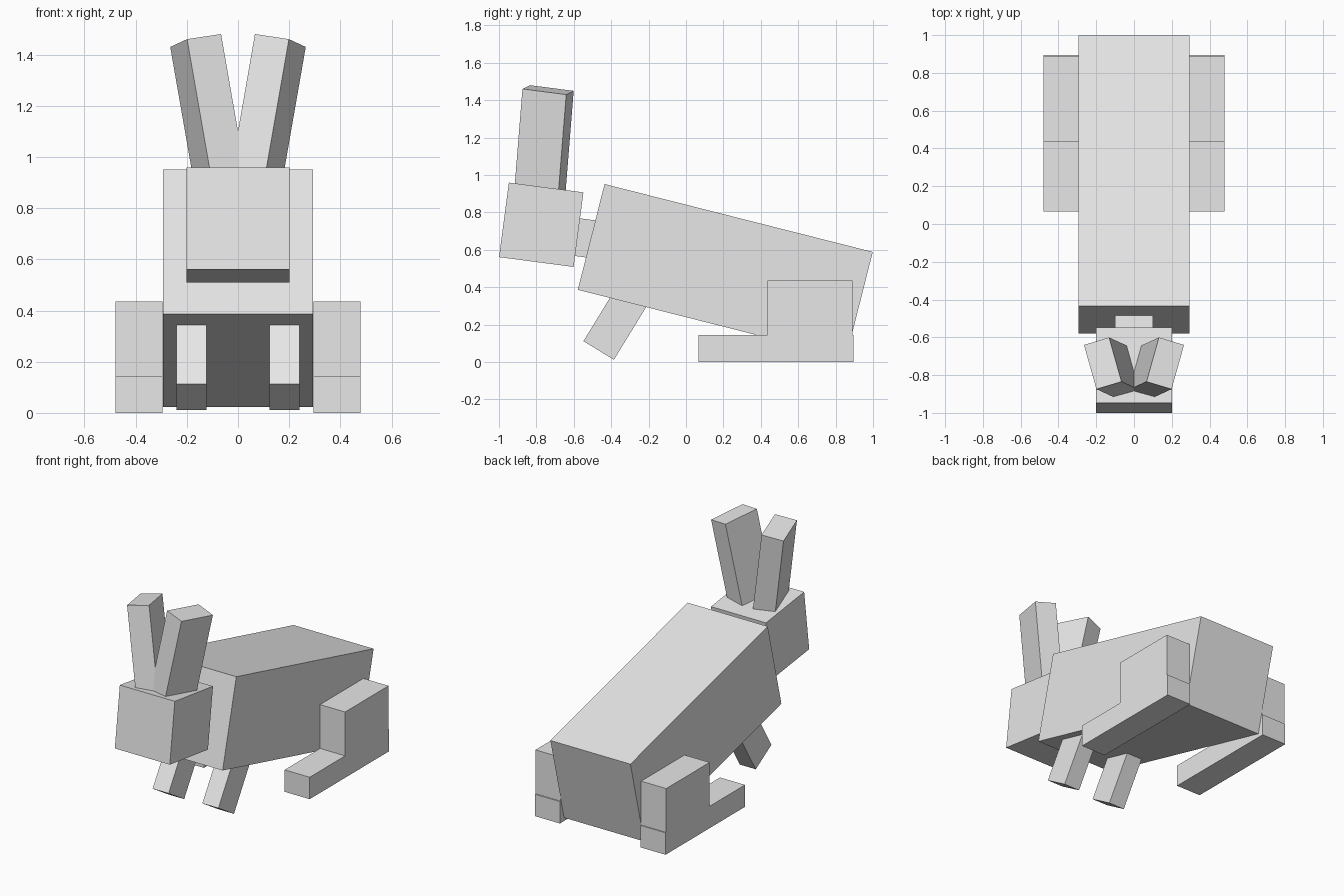
import bpy
import bmesh
import math
from mathutils import Matrix, Vector

cube = bpy.data.objects.get("Cube")
if cube:
    bpy.data.objects.remove(cube, do_unlink=True)

# Single plain grey material
grey = bpy.data.materials.new("light grey")
grey.use_nodes = True
grey.diffuse_color = (0.8, 0.8, 0.8, 1)
grey.node_tree.nodes["Principled BSDF"].inputs["Base Color"].default_value = (0.8, 0.8, 0.8, 1)


def box(name, size, matrix):
    """Flat-shaded box of the given size, placed by a matrix."""
    mesh = bpy.data.meshes.new(name)
    bm = bmesh.new()
    bmesh.ops.create_cube(bm, size=1, matrix=Matrix.Diagonal((*size, 1)))
    bm.to_mesh(mesh)
    bm.free()
    mesh.materials.append(grey)
    obj = bpy.data.objects.new(name, mesh)
    obj.matrix_world = matrix
    bpy.context.collection.objects.link(obj)
    return obj


def tilted(centre, pitch=0.0):
    """Placement turned about the x axis by pitch degrees."""
    return Matrix.Translation(centre) @ Matrix.Rotation(math.radians(pitch), 4, 'X')


def pair(name, size, matrix):
    """Left box plus its mirror image across x = 0."""
    box("left_" + name, size, matrix)
    flip = Matrix.Diagonal((-1, 1, 1, 1))
    # flipping both sides keeps a proper rotation, as a box is symmetric
    box("right_" + name, size, flip @ matrix @ flip)


# Body, neck and head
box("body", (0.585, 1.479, 0.583), tilted((0, 0.21, 0.4875), -14.2))
box("neck", (0.2, 0.3, 0.203), tilted((0, -0.575, 0.667), -7.5))
box("head", (0.402, 0.402, 0.402), tilted((0, -0.774, 0.734), -7.5))

# Ears, splayed outwards and turned
across = Vector((0.133, -0.04, -0.02)).normalized()
back = Vector((0.064, 0.235, -0.03))
back = (back - across * back.dot(across)).normalized()
up = across.cross(back)
ear_length = 0.57
top_centre = Vector((0.1655, -0.7375, 1.455))
ear = Matrix((across, back, up)).transposed().to_4x4()
ear = Matrix.Translation(top_centre - up * ear_length / 2) @ ear
pair("ear", (0.14, 0.245, ear_length), ear)

# Front legs, slanting forwards and down
lean = math.radians(31.5)
leg_length = 0.4
leg_centre = (0.182,
              -0.467 + math.sin(lean) * leg_length / 2,
              0.062 + math.cos(lean) * leg_length / 2)
pair("front_leg", (0.117, 0.191, leg_length), tilted(leg_centre, -31.5))

# Hind legs: upright thigh on a long foot
pair("thigh", (0.183, 0.453, 0.29), tilted((0.3865, 0.6625, 0.29)))
pair("hind_foot", (0.183, 0.83, 0.145), tilted((0.3865, 0.481, 0.0725)))
